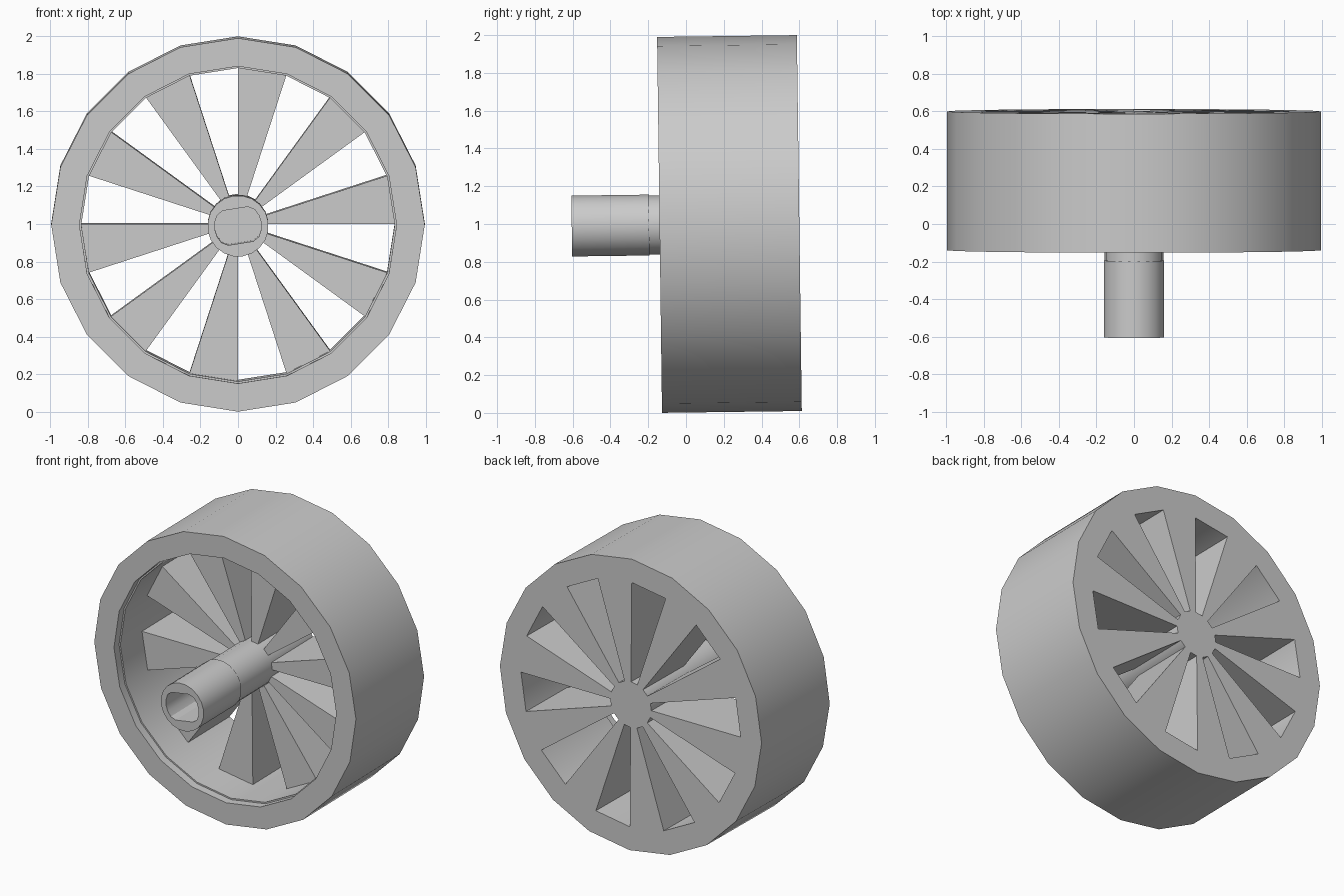
import bpy, bmesh, math
from mathutils import Matrix

cube = bpy.data.objects.get("Cube")
if cube:
    bpy.data.objects.remove(cube, do_unlink=True)

SIDES = 20
STEP = 2 * math.pi / SIDES
BACK = 0.375                      # back of the wheel along its own axle
PLACE = Matrix.Translation((0, 0.225, 1.0)) @ Matrix.Rotation(math.radians(0.75), 4, 'X')

grey = bpy.data.materials.new("plain_grey")
grey.use_nodes = True
colour = (0.6, 0.6, 0.6, 1)
grey.diffuse_color = colour
grey.node_tree.nodes["Principled BSDF"].inputs["Base Color"].default_value = colour


def finish(name, bm):
    bmesh.ops.recalc_face_normals(bm, faces=bm.faces)
    mesh = bpy.data.meshes.new(name)
    bm.to_mesh(mesh)
    bm.free()
    mesh.materials.append(grey)
    obj = bpy.data.objects.new(name, mesh)
    bpy.context.collection.objects.link(obj)
    obj.matrix_world = PLACE
    bpy.ops.object.select_all(action='DESELECT')
    obj.select_set(True)
    bpy.context.view_layer.objects.active = obj
    bpy.ops.object.shade_smooth_by_angle(angle=math.radians(30))
    return obj


def point(bm, radius, angle, y):
    return bm.verts.new((radius * math.cos(angle), y, radius * math.sin(angle)))


def lathe(name, profile, closed, turn=0.0):
    """Spin (radius, y) pairs round the axle; a radius may depend on angle."""
    bm = bmesh.new()
    rings = []
    for radius, y in profile:
        ring = []
        for i in range(SIDES):
            r = radius(i * STEP) if callable(radius) else radius
            ring.append(point(bm, r, i * STEP + turn, y))
        rings.append(ring)
    pairs = list(zip(rings, rings[1:]))
    if closed:
        pairs.append((rings[-1], rings[0]))
    else:
        bm.faces.new(rings[0])
        bm.faces.new(rings[-1])
    for a, b in pairs:
        for i in range(SIDES):
            j = (i + 1) % SIDES
            bm.faces.new((a[i], a[j], b[j], b[i]))
    return finish(name, bm)


def keyed_bore(angle):
    # round bore with two opposite flats
    return min(0.125, 0.093 / max(abs(math.sin(angle)), 0.01))


# Rim with a shallow step inside the front lip
lathe("rim", [(0.995, -0.365), (0.995, BACK), (0.835, BACK),
              (0.835, -0.31), (0.845, -0.31), (0.845, -0.365)], True)

# Hub core, running from the axle sleeve to the back
lathe("hub_core", [(0.156, -0.43), (0.156, BACK)], False)

# Axle sleeve with the keyed blind bore
lathe("axle_sleeve", [(keyed_bore, -0.44), (keyed_bore, -0.83),
                      (0.163, -0.83), (0.163, -0.42)], False, math.radians(9))

# Ten deep wedge spokes, one on every other side of the rim
bm = bmesh.new()
for k in range(0, SIDES, 2):
    ends = []
    for y in (-0.075, BACK):
        ends.append([point(bm, r, a * STEP, y)
                     for r, a in ((0.15, k), (0.836, k), (0.836, k + 1), (0.15, k + 1))])
    front, back = ends
    bm.faces.new(front)
    bm.faces.new(back)
    for i in range(4):
        j = (i + 1) % 4
        bm.faces.new((front[i], front[j], back[j], back[i]))
finish("spokes", bm)
